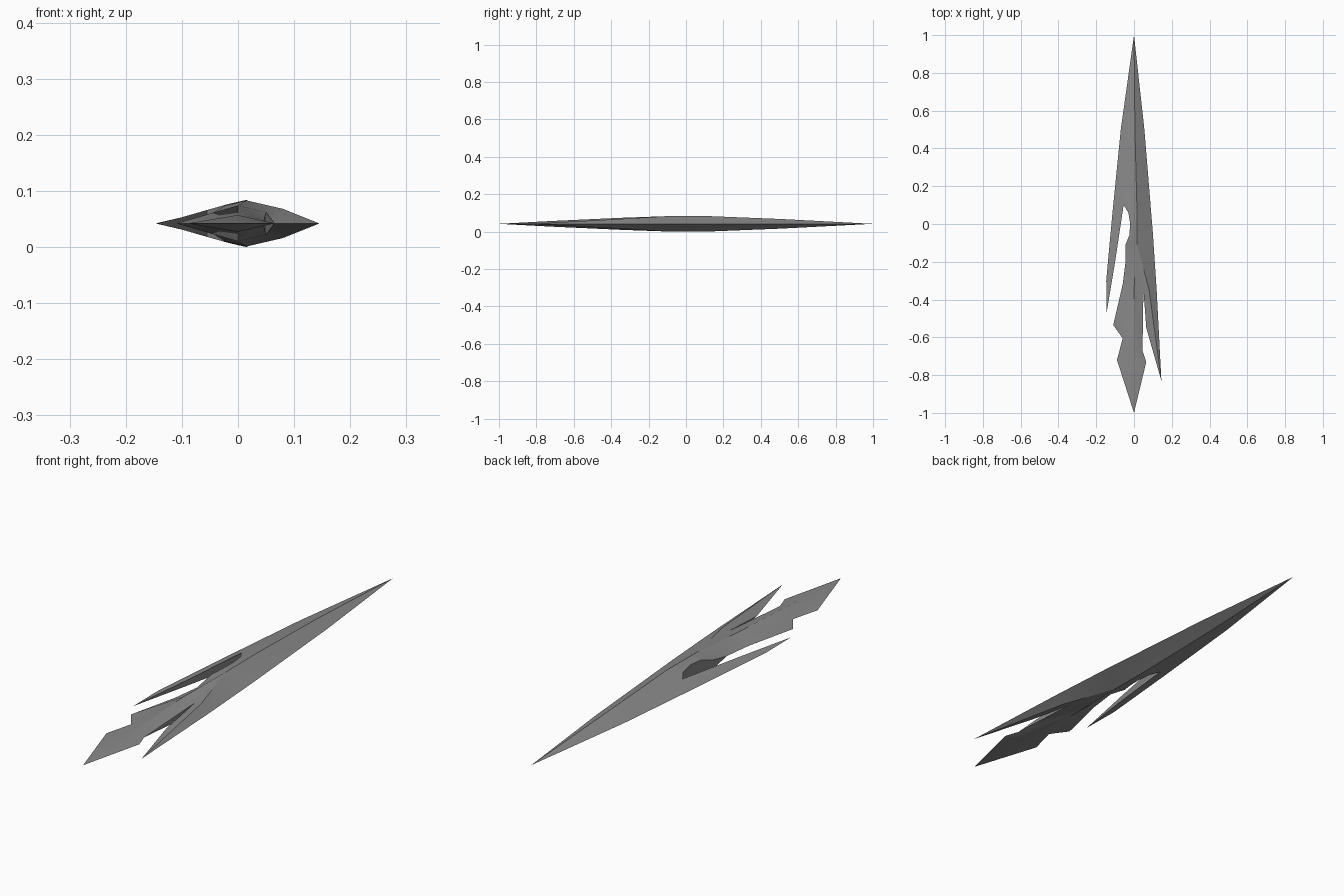
import bpy
import bmesh
from math import radians
from mathutils import Vector
from mathutils.geometry import delaunay_2d_cdt

default_cube = bpy.data.objects.get("Cube")
if default_cube:
    bpy.data.objects.remove(default_cube, do_unlink=True)

MID_HEIGHT = 0.042  # height of the sharp rim


def make_material(name, colour):
    material = bpy.data.materials.new(name)
    material.use_nodes = True
    material.diffuse_color = colour
    shader = material.node_tree.nodes["Principled BSDF"]
    shader.inputs["Base Color"].default_value = colour
    return material


def sharp(*points):
    """Rim points where the upper and lower surfaces meet."""
    return [(x, y, 0) for x, y in points]


# Outline, clockwise from the tip: x, y and half thickness
blade_tip = sharp((0, 1))
outer_edge_left = sharp((.055, .5), (.1, -.05), (.12, -.35))
left_barb = sharp((.145, -.83), (.065, -.55))
slot_end = [(.05, -.35, .02)]
tail = sharp((.045, -.67), (.065, -.73), (0, -1), (-.09, -.72),
             (-.06, -.605), (-.11, -.535), (-.06, -.32), (-.045, -.2))
notch = [(-.045, -.11, .018), (-.025, -.06, .031), (-.02, 0, .034),
         (-.03, .06, .031), (-.055, .1, .024), (-.1, -.2, .011)]
right_barb = sharp((-.145, -.47), (-.147, -.3))
outer_edge_right = sharp((-.115, .05), (-.07, .5))
outline = (blade_tip + outer_edge_left + left_barb + slot_end + tail
           + notch + right_barb + outer_edge_right)

# Crests inside the outline: one along the blade, one branching to the barb
spine = [(.005, .5, .026), (.015, .1, .042), (.015, -.1, .041),
         (0, -.35, .032), (0, -.72, .015)]
barb_crest = [(.08, -.35, .026)]

points = outline + spine + barb_crest
index = {point: i for i, point in enumerate(points)}
crest_paths = [
    blade_tip + spine + [tail[2]],
    [spine[2]] + barb_crest + [left_barb[0]],
    [spine[2]] + slot_end,
]
creases = [(index[a], index[b])
           for path in crest_paths for a, b in zip(path, path[1:])]

# Fill the outline so that the crests become edges
flat, edges, faces, originals, _, _ = delaunay_2d_cdt(
    [Vector(point[:2]) for point in points], creases,
    [list(reversed(range(len(outline))))], 1, 1e-5)
thickness = [points[source[0]][2] if source else 0 for source in originals]

# Mirror the surface above and below the rim, and wall in the thick edges
bm = bmesh.new()
layers = []
for side in (1, -1):
    layer = [bm.verts.new((p.x, p.y, MID_HEIGHT + side * h))
             for p, h in zip(flat, thickness)]
    for face in faces:
        bm.faces.new([layer[i] for i in (face if side > 0 else face[::-1])])
    layers.append(layer)
upper, lower = layers
lower_of = dict(zip(upper, lower))
rim = [e for e in bm.edges if e.is_boundary and e.verts[0] in lower_of]
for a, b in [tuple(e.verts) for e in rim]:
    bm.faces.new((a, b, lower_of[b], lower_of[a]))
bmesh.ops.remove_doubles(bm, verts=bm.verts[:], dist=1e-5)
bmesh.ops.recalc_face_normals(bm, faces=bm.faces[:])

mesh = bpy.data.meshes.new("shard_blade")
bm.to_mesh(mesh)
bm.free()
mesh.materials.append(make_material("stone grey", (.25, .25, .25, 1)))
blade = bpy.data.objects.new("shard_blade", mesh)
bpy.context.collection.objects.link(blade)

bpy.ops.object.select_all(action="DESELECT")
blade.select_set(True)
bpy.context.view_layer.objects.active = blade
bpy.ops.object.shade_smooth_by_angle(angle=radians(30))
